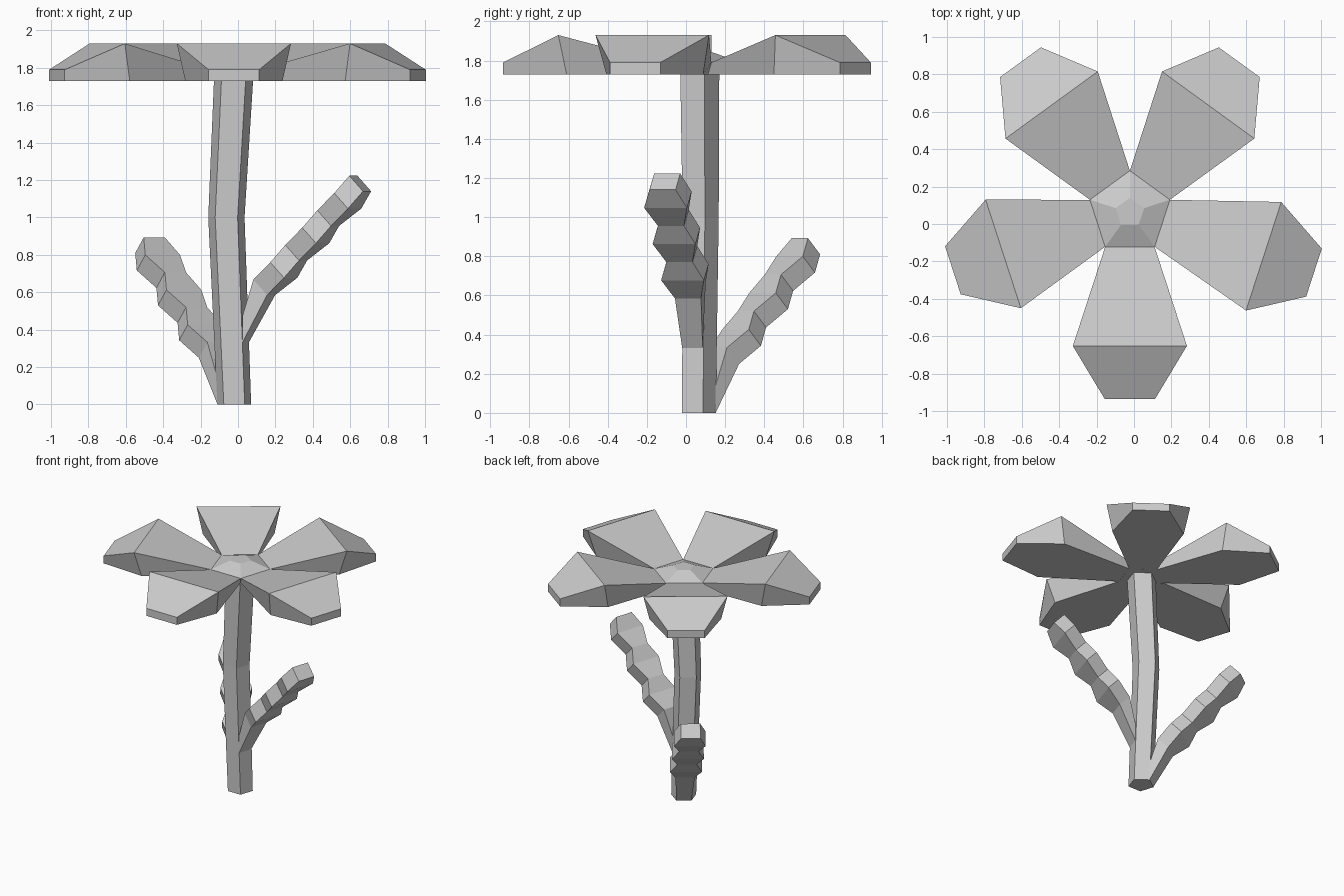
import bpy
import bmesh
from math import cos, sin, tau, radians
from mathutils import Vector

cube = bpy.data.objects.get("Cube")
if cube:
    bpy.data.objects.remove(cube)

grey = bpy.data.materials.new("plain_grey")
grey.use_nodes = True
grey.diffuse_color = (0.6, 0.6, 0.6, 1)
grey.node_tree.nodes["Principled BSDF"].inputs["Base Color"].default_value = (0.6, 0.6, 0.6, 1)

CENTRE = Vector((-0.022, 0.06, 0))
UNDERSIDE = 1.73


def pentagon(centre, radius):
    """Five points, the first pointing to the back."""
    return [centre + Vector((radius * sin(k * tau / 5), radius * cos(k * tau / 5), 0))
            for k in range(5)]


def loft(name, rings, cap_start=True, cap_end=True):
    """Skin a list of equal closed rings with flat faces."""
    bm = bmesh.new()
    rows = [[bm.verts.new(p) for p in ring] for ring in rings]
    n = len(rows[0])
    for a, b in zip(rows, rows[1:]):
        for i in range(n):
            j = (i + 1) % n
            bm.faces.new((a[i], a[j], b[j], b[i]))
    if cap_start:
        bm.faces.new(rows[0][::-1])
    if cap_end:
        bm.faces.new(rows[-1])
    bmesh.ops.recalc_face_normals(bm, faces=bm.faces)
    mesh = bpy.data.meshes.new(name)
    bm.to_mesh(mesh)
    bm.free()
    mesh.materials.append(grey)
    obj = bpy.data.objects.new(name, mesh)
    bpy.context.collection.objects.link(obj)
    return obj


# Slightly bent five-sided stem
loft("stem", [
    pentagon(Vector((-0.02, 0.057, 0)), 0.095),
    pentagon(Vector((-0.062, 0.065, 1.0)), 0.102),
    pentagon(Vector((-0.024, 0.06, UNDERSIDE)), 0.11),
])

# Raised flower centre
loft("flower_centre", [
    pentagon(CENTRE + Vector((0, 0, UNDERSIDE)), 0.17),
    pentagon(CENTRE + Vector((0, 0, 1.79)), 0.225),
    pentagon(CENTRE + Vector((0, 0, 1.84)), 0.08),
])


def petal(name, angle, extra):
    """Wedge petal: rises to a wide ridge, then drops to a blunt tip."""
    out = Vector((cos(angle), sin(angle), 0))
    side = Vector((-out.y, out.x, 0))

    def section(top, bottom):
        ring = []
        for (r, half, z), signs in ((top, (-1, 1)), (bottom, (1, -1))):
            ring += [CENTRE + out * r + side * half * s + Vector((0, 0, z)) for s in signs]
        return ring

    loft(name, [
        section((0.182, 0.132, 1.79), (0.138, 0.1, UNDERSIDE)),
        section((0.712 + extra, 0.305, 1.93), (0.67 + extra, 0.26, UNDERSIDE)),
        section((0.995 + extra, 0.135, 1.79), (0.995 + extra, 0.135, UNDERSIDE)),
    ], cap_start=False)


petals = ("front", "left", "back_left", "back_right", "right")
for k, label in enumerate(petals):
    petal(label + "_petal", radians(-90 + 72 * k), 0.04 if label == "left" else 0)


def leaf(name, out, root, first, tip):
    """Thick saw-edged leaf, alternately narrow and wide."""
    out = Vector(out).normalized()
    side = Vector((-out.y, out.x, 0))
    thickness = out * -0.077 + Vector((0, 0, 0.083))

    def section(base, half, lift):
        a, b = base - side * half, base + side * half
        return [a, b, b + lift, a + lift]

    rings = [section(Vector(root), 0.055, Vector((0, 0, 0.14)))]
    first, tip = Vector(first), Vector(tip)
    for i in range(7):
        wide = i % 2
        base = first.lerp(tip, i / 6) + out * 0.02 * wide
        rings.append(section(base, 0.115 if wide else 0.07, thickness))
    loft(name, rings)


# Two leaves growing from neighbouring faces of the stem
leaf("left_leaf", (0.95, -0.31, 0), (0.04, 0.033, 0.33), (0.177, 0.01, 0.585), (0.69, -0.12, 1.14))
leaf("right_leaf", (-0.59, 0.81, 0), (-0.065, 0.119, 0), (-0.153, 0.23, 0.25), (-0.493, 0.644, 0.81))
